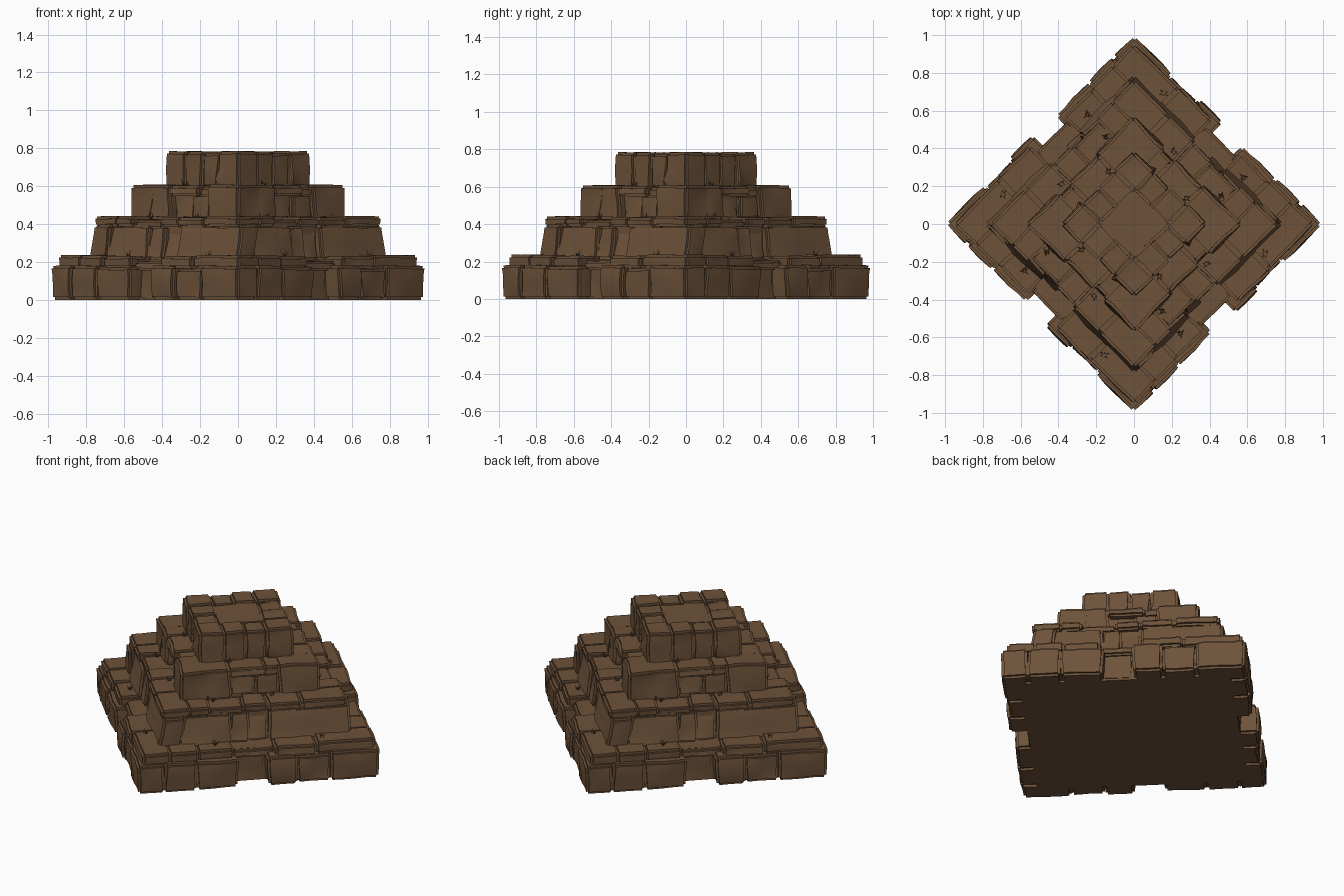
import bpy, bmesh, math, random
from mathutils import Vector, Matrix, noise

if "Cube" in bpy.data.objects:
    bpy.data.objects.remove(bpy.data.objects["Cube"])

random.seed(7)


def material(name, rgb):
    m = bpy.data.materials.new(name)
    m.diffuse_color = (*rgb, 1)
    m.use_nodes = True
    m.node_tree.nodes["Principled BSDF"].inputs["Base Color"].default_value = m.diffuse_color
    return m


STONE = material("brown stone", (0.155, 0.085, 0.042))
GRASS = material("dry grass", (0.11, 0.06, 0.03))


def add_block(bm, u0, u1, y0, y1, z0, z1, lean=0.0, rough=0.014, bev=0.014):
    """One weathered stone: a subdivided, dented and bevelled box."""
    b = bmesh.new()
    bmesh.ops.create_cube(b, size=1)
    bmesh.ops.subdivide_edges(b, edges=b.edges[:], cuts=3, use_grid_fill=True)
    hard = [e for e in b.edges if e.calc_face_angle(0) > 1]
    seed = Vector([random.uniform(-50, 50) for _ in range(3)])
    for v in b.verts:
        x, y, z = (c + 0.5 for c in v.co)
        p = Vector((u0 + x * (u1 - u0), y0 + y * (y1 - y0) + z * lean, z0 + z * (z1 - z0)))
        n = noise.noise_vector(p * 7 + seed) * rough
        n.z *= 0.4
        if z0 == 0 and z < 0.01:
            n.z = 0
        v.co = p + n
    bev = min(bev, 0.3 * (z1 - z0))
    bmesh.ops.bevel(b, geom=hard, offset=bev, segments=2, affect='EDGES', clamp_overlap=True)
    tmp = bpy.data.meshes.new("tmp")
    b.to_mesh(tmp)
    b.free()
    bm.from_mesh(tmp)
    bpy.data.meshes.remove(tmp)


def finish(bm, name, mat, turns=1, angle=40):
    """Make the object, then repeat it round the pyramid."""
    me = bpy.data.meshes.new(name)
    bm.to_mesh(me)
    bm.free()
    me.materials.append(mat)
    for k in range(turns):
        ob = bpy.data.objects.new(name if turns == 1 else f"{name}_side_{k + 1}", me)
        ob.rotation_euler.z = math.pi / 4 + k * math.pi / 2
        bpy.context.collection.objects.link(ob)
        if k == 0:
            bpy.ops.object.select_all(action='DESELECT')
            ob.select_set(True)
            bpy.context.view_layer.objects.active = ob
            bpy.ops.object.shade_smooth_by_angle(angle=math.radians(angle))


def course(name, half, depth, stones, lean=0.0, rough=0.014):
    """One side of a square ring of stones: (u0, u1, recess, z0, z1)."""
    bm = bmesh.new()
    for u0, u1, recess, z0, z1 in stones:
        add_block(bm, u0, u1, -half + recess, -half + depth, z0, z1, lean, rough)
    finish(bm, name, STONE, 4)


# bottom tier: big stones with a missing one near the middle, then cap slabs
course("base_stones", 0.702, 0.15, [
    (-0.55, -0.36, 0.00, 0, 0.18), (-0.365, -0.12, 0.005, 0, 0.175),
    (-0.12, 0.05, 0.09, 0, 0.17), (0.05, 0.23, -0.004, 0, 0.18),
    (0.225, 0.42, 0.012, 0, 0.165), (0.415, 0.702, 0.0, 0, 0.18)])
course("base_cap", 0.675, 0.17, [
    (-0.52, -0.34, 0.0, 0.165, 0.235), (-0.345, -0.14, 0.012, 0.165, 0.23),
    (-0.14, 0.1, 0.045, 0.155, 0.205), (0.1, 0.34, -0.012, 0.165, 0.23),
    (0.335, 0.675, 0.0, 0.165, 0.236)], rough=0.01)

# second tier: sloping wall and cap slabs
course("second_wall", 0.56, 0.13, [
    (-0.44, -0.13, 0.0, 0.21, 0.395), (-0.135, -0.03, 0.015, 0.21, 0.39),
    (-0.035, 0.09, 0.035, 0.21, 0.37), (0.085, 0.56, 0.0, 0.21, 0.395)],
    lean=0.035, rough=0.012)
course("second_cap", 0.538, 0.17, [
    (-0.38, -0.25, 0.0, 0.385, 0.44), (-0.255, -0.06, 0.03, 0.375, 0.42),
    (-0.06, 0.08, 0.012, 0.385, 0.437), (0.08, 0.28, 0.0, 0.38, 0.435),
    (0.275, 0.538, 0.0, 0.385, 0.442)], rough=0.009)

# third tier: mixed stones with one thin slab over a recess
course("third_stones", 0.405, 0.17, [
    (-0.26, -0.11, 0.0, 0.425, 0.605), (-0.115, 0.04, 0.045, 0.425, 0.55),
    (-0.12, 0.09, 0.01, 0.55, 0.605), (0.035, 0.17, 0.02, 0.425, 0.56),
    (0.085, 0.2, 0.025, 0.54, 0.598), (0.165, 0.405, 0.0, 0.425, 0.607)], lean=0.008)

# top block: ring of stones with a centre slab
course("top_stones", 0.272, 0.15, [
    (-0.13, 0.0, 0.0, 0.59, 0.782), (-0.005, 0.12, 0.008, 0.59, 0.774),
    (0.115, 0.272, 0.0, 0.59, 0.785)], rough=0.012)
bm = bmesh.new()
add_block(bm, -0.14, 0.14, -0.14, 0.14, 0.58, 0.77)
finish(bm, "top_centre", STONE)

# solid core behind the stones, closing the underside
bm = bmesh.new()
for half, z0, z1 in ((0.605, 0.0, 0.205), (0.49, 0.19, 0.41), (0.35, 0.4, 0.57), (0.22, 0.55, 0.74)):
    mat = Matrix.Translation((0, 0, (z0 + z1) / 2)) @ Matrix.Diagonal((2 * half, 2 * half, z1 - z0, 1))
    bmesh.ops.create_cube(bm, size=1, matrix=mat)
finish(bm, "core", STONE)

# small dry grass tufts on the ledges
bm = bmesh.new()
for u, y, z in ((-0.235, -0.585, 0.225), (0.38, -0.6, 0.225), (-0.22, -0.43, 0.43),
                (0.12, -0.42, 0.43), (-0.1, -0.29, 0.6)):
    for i in range(6):
        a = i * 1.05 + random.uniform(-0.3, 0.3)
        out = Vector((math.cos(a), math.sin(a), 0))
        side = Vector((-out.y, out.x, 0)) * 0.004
        base = Vector((u, y, z)) + out * 0.004
        tip = base + out * random.uniform(0.012, 0.028) + Vector((0, 0, random.uniform(0.02, 0.045)))
        bm.faces.new([bm.verts.new(p) for p in (base - side, base + side, tip)])
finish(bm, "grass_tufts", GRASS, 4)
